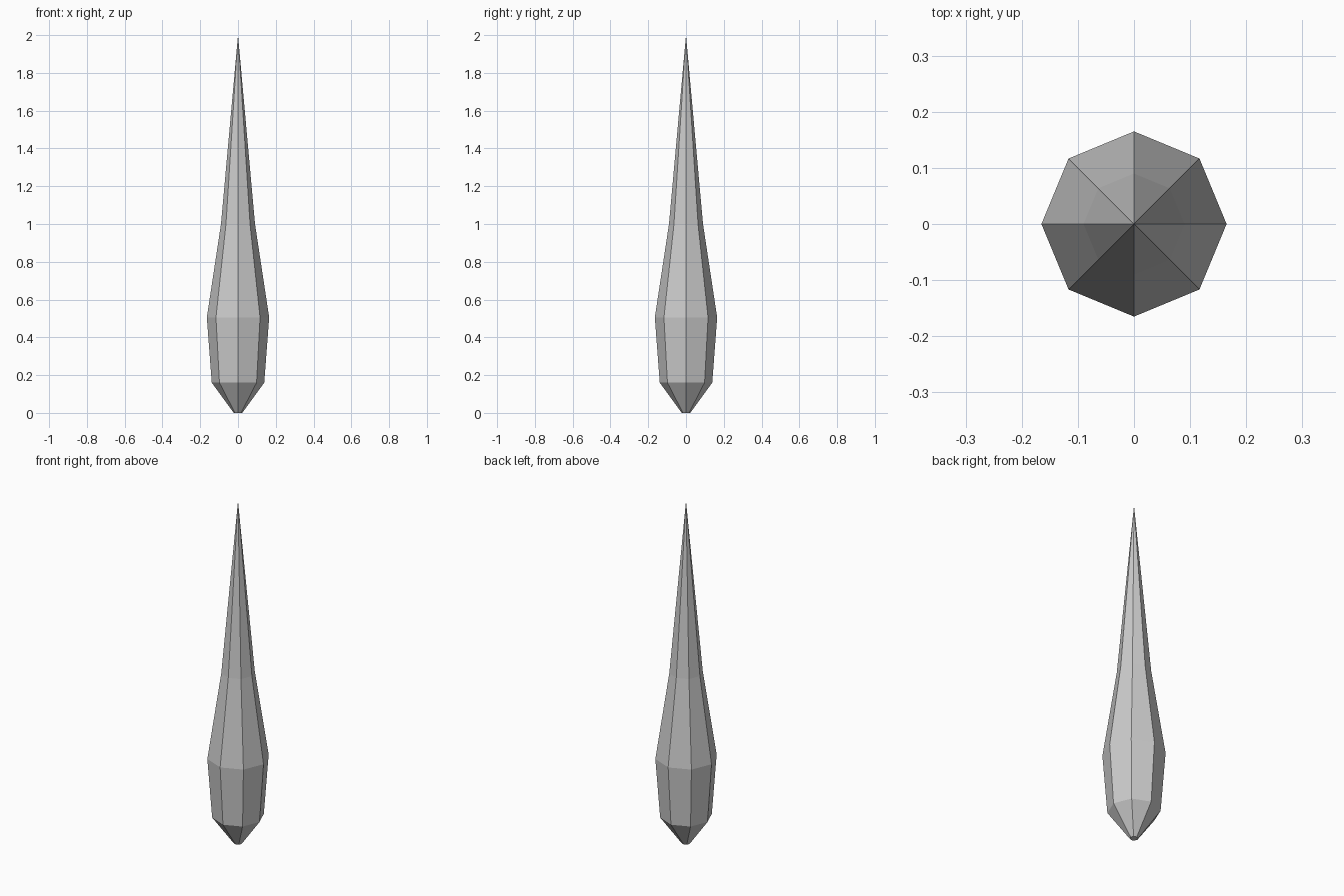
import bpy, bmesh
from math import cos, sin, pi

if "Cube" in bpy.data.objects:
    bpy.data.objects.remove(bpy.data.objects["Cube"])

SIDES = 8
# Profile of the spike as (radius, height), bottom to top
PROFILE = [(0.022, 0.0), (0.032, 0.013), (0.139, 0.16), (0.165, 0.505), (0.09, 1.0)]
TIP = 2.0

bm = bmesh.new()
# Octagonal rings
rings = [[bm.verts.new((r * cos(2 * pi * i / SIDES), r * sin(2 * pi * i / SIDES), z))
          for i in range(SIDES)] for r, z in PROFILE]
# Flat base cap
bm.faces.new(rings[0][::-1])
# Side walls
for low, high in zip(rings, rings[1:]):
    for i in range(SIDES):
        j = (i + 1) % SIDES
        bm.faces.new((low[i], low[j], high[j], high[i]))
# Pointed tip
tip = bm.verts.new((0, 0, TIP))
for i in range(SIDES):
    bm.faces.new((rings[-1][i], rings[-1][(i + 1) % SIDES], tip))

mesh = bpy.data.meshes.new("spike")
bm.to_mesh(mesh)
bm.free()
bpy.context.collection.objects.link(bpy.data.objects.new("spike", mesh))
